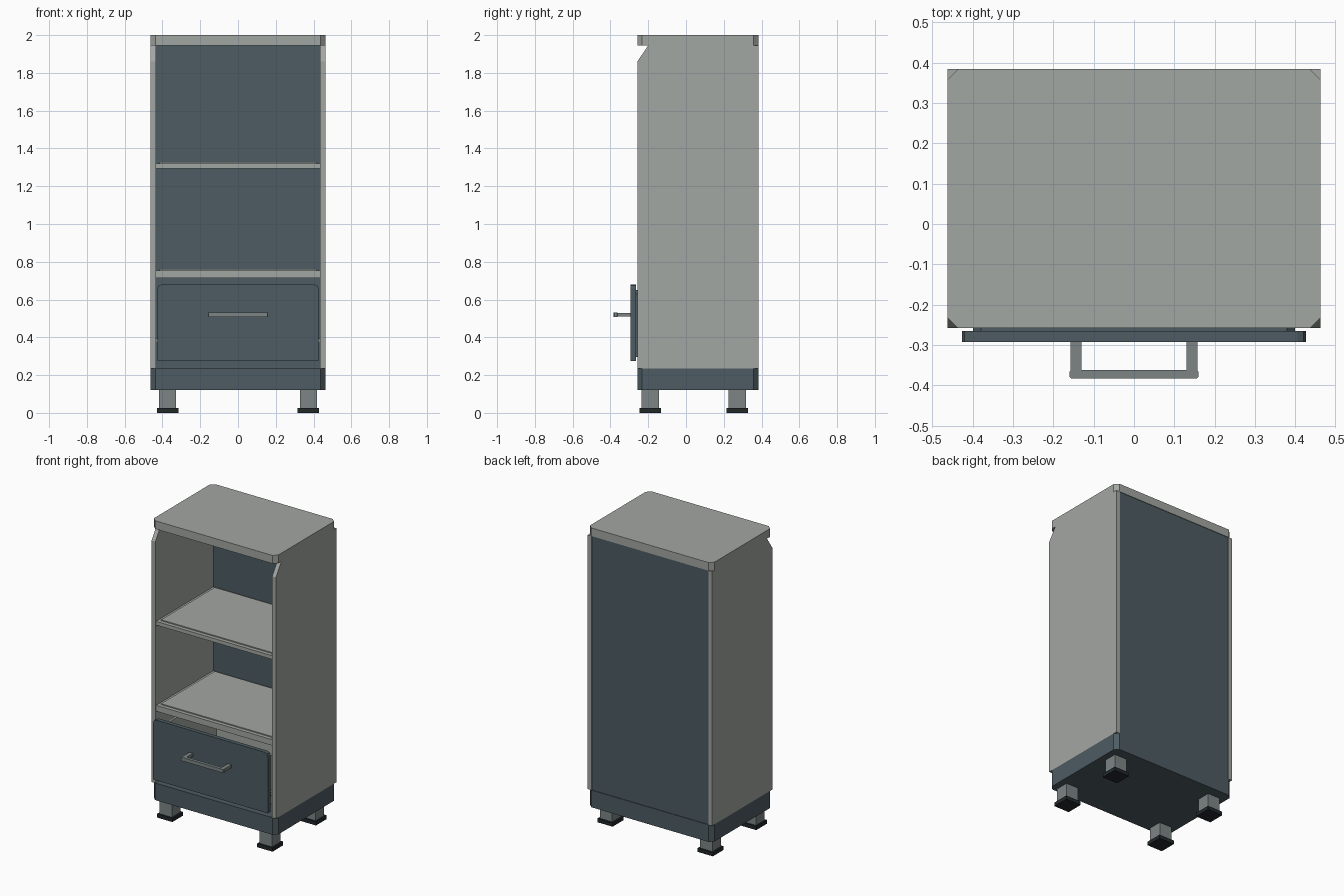
import bpy, bmesh
from mathutils import Vector

if "Cube" in bpy.data.objects:
    bpy.data.objects.remove(bpy.data.objects["Cube"])


def material(name, rgb):
    m = bpy.data.materials.new(name)
    m.diffuse_color = (*rgb, 1)
    m.use_nodes = True
    m.node_tree.nodes["Principled BSDF"].inputs["Base Color"].default_value = m.diffuse_color
    return m


LIGHT = material("warm light gray", (0.365, 0.385, 0.36))
SLATE = material("slate blue", (0.075, 0.106, 0.122))
STEEL = material("steel gray", (0.205, 0.235, 0.235))
BLACK = material("rubber black", (0.016, 0.021, 0.023))


def prism(name, points, axis, lo, hi, mat):
    """Extrude a 2D outline along an axis (x: points are y,z; y: x,z; z: x,y)."""
    bm = bmesh.new()

    def place(p, t):
        return {"x": (t, p[0], p[1]), "y": (p[0], t, p[1]), "z": (p[0], p[1], t)}[axis]

    face = bm.faces.new([bm.verts.new(place(p, lo)) for p in points])
    ext = bmesh.ops.extrude_face_region(bm, geom=[face])
    verts = [g for g in ext["geom"] if isinstance(g, bmesh.types.BMVert)]
    bmesh.ops.translate(bm, verts=verts, vec=Vector(place((0, 0), hi - lo)))
    bmesh.ops.recalc_face_normals(bm, faces=bm.faces)
    me = bpy.data.meshes.new(name)
    bm.to_mesh(me)
    bm.free()
    me.materials.append(mat)
    ob = bpy.data.objects.new(name, me)
    bpy.context.collection.objects.link(ob)
    return ob


def box(name, x0, x1, y0, y1, z0, z1, mat):
    return prism(name, [(x0, y0), (x1, y0), (x1, y1), (x0, y1)], "z", z0, z1, mat)


def clipped(x0, x1, y0, y1, c):
    """Rectangle outline with four cut corners."""
    return [(x0 + c, y0), (x1 - c, y0), (x1, y0 + c), (x1, y1 - c),
            (x1 - c, y1), (x0 + c, y1), (x0, y1 - c), (x0, y0 + c)]


W, F, B = 0.463, -0.258, 0.384   # half width, front and back of the carcass
INNER = 0.435                    # inner face of the side panels

# Top board and plinth with cut corners
prism("top_board", clipped(-W, W, F, B, 0.026), "z", 1.945, 2.0, LIGHT)
prism("plinth", clipped(-W, W, F, B, 0.026), "z", 0.12, 0.235, SLATE)

# Side panels with a cut upper front corner
side = [(F, 0.235), (B, 0.235), (B, 1.945), (-0.2, 1.945), (F, 1.86)]
prism("side_panel_left", side, "x", -W, -INNER, LIGHT)
prism("side_panel_right", side, "x", INNER, W, LIGHT)
box("back_panel", -INNER, INNER, 0.36, 0.38, 0.235, 1.945, SLATE)

# Shelves with a thin raised mat
for name, z0, z1 in (("lower_shelf", 0.715, 0.755), ("upper_shelf", 1.295, 1.32)):
    box(name, -INNER, INNER, -0.25, 0.36, z0, z1, LIGHT)
    box(name + "_mat", -0.415, 0.415, -0.225, 0.345, z1, z1 + 0.007, LIGHT)

# Drawer front with eased upper corners, and its backing plate
c = 0.022
front = [(-0.427, 0.275), (0.427, 0.275), (0.427, 0.68 - c), (0.42, 0.68 - 0.3 * c),
         (0.427 - c, 0.68), (c - 0.427, 0.68), (-0.42, 0.68 - 0.3 * c), (-0.427, 0.68 - c)]
prism("drawer_front", front, "y", -0.293, -0.265, SLATE)
plate = [(-0.4, 0.295), (0.4, 0.295), (0.4, 0.63), (0.38, 0.65), (-0.38, 0.65), (-0.4, 0.63)]
prism("drawer_backing", plate, "y", -0.265, -0.25, SLATE)

# Open drawer box
box("drawer_floor", -0.4, 0.4, -0.25, 0.335, 0.3, 0.315, LIGHT)
box("drawer_rear", -0.385, 0.385, 0.32, 0.335, 0.315, 0.62, LIGHT)
for s, label in ((-1, "left"), (1, "right")):
    xs = sorted((s * 0.385, s * 0.4))
    box("drawer_side_" + label, *xs, -0.25, 0.335, 0.315, 0.63, LIGHT)
    xs = sorted((s * 0.4, s * INNER))
    box("drawer_rail_" + label, *xs, -0.24, 0.33, 0.37, 0.395, STEEL)
    # Handle posts
    xs = sorted((s * 0.13, s * 0.157))
    box("handle_post_" + label, *xs, -0.364, -0.293, 0.51, 0.53, STEEL)
    # Legs and feet
    for y, end in ((-0.19, "front"), (0.272, "back")):
        x = s * 0.373
        tag = end + "_" + label
        box("leg_" + tag, x - 0.046, x + 0.046, y - 0.046, y + 0.046, 0.025, 0.12, STEEL)
        box("foot_" + tag, x - 0.057, x + 0.057, y - 0.057, y + 0.057, 0, 0.025, BLACK)

# Handle bar
prism("handle_bar", clipped(-0.16, 0.16, -0.383, -0.362, 0.004), "z", 0.508, 0.532, STEEL)
